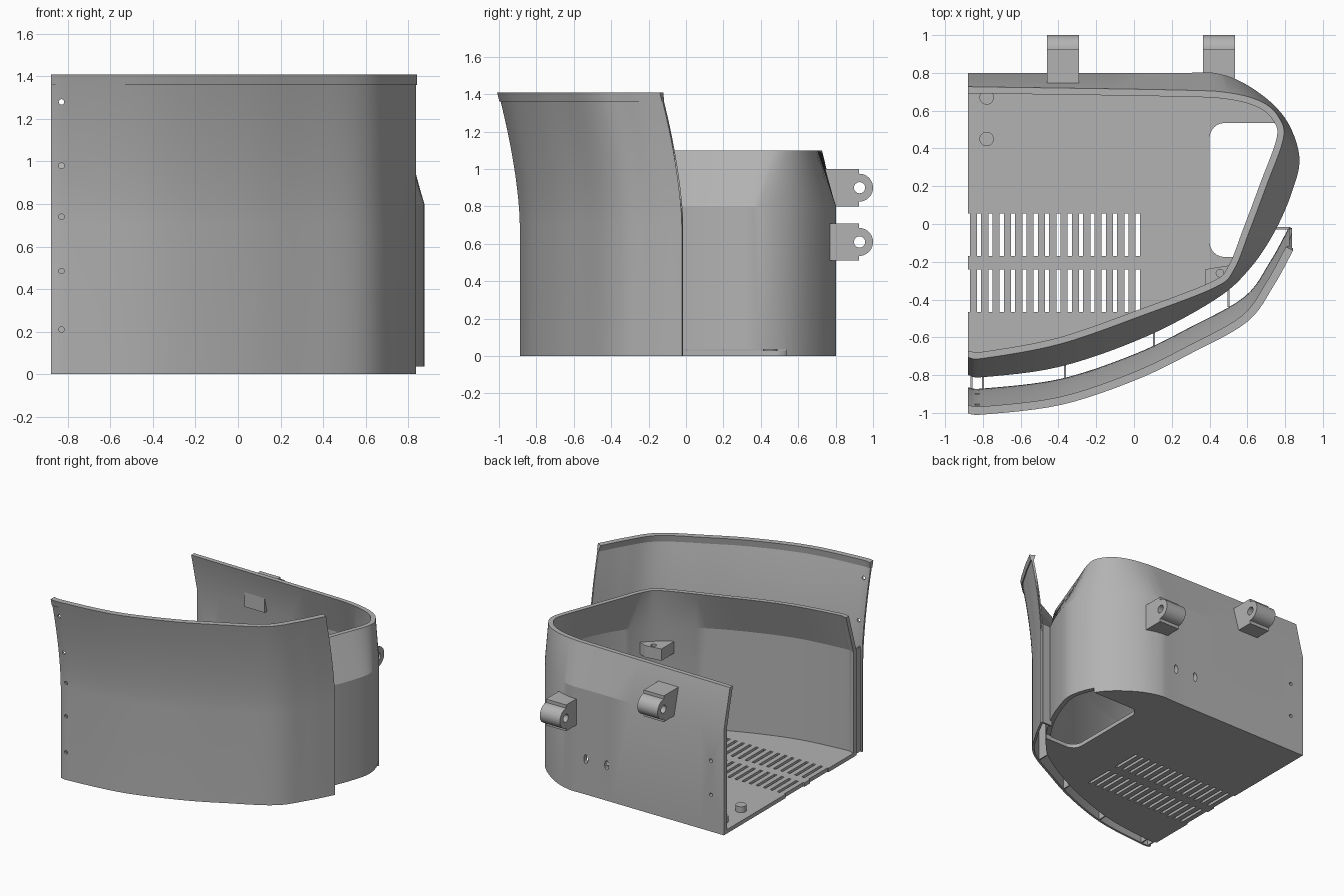
import bpy, bmesh, math
from mathutils import Vector

if "Cube" in bpy.data.objects:
    bpy.data.objects.remove(bpy.data.objects["Cube"])

grey = bpy.data.materials.new("plain_grey")
grey.use_nodes = True
grey.diffuse_color = (0.45, 0.45, 0.45, 1)
grey.node_tree.nodes["Principled BSDF"].inputs["Base Color"].default_value = (0.45, 0.45, 0.45, 1)


def finish(name, bm):
    bmesh.ops.recalc_face_normals(bm, faces=bm.faces)
    me = bpy.data.meshes.new(name)
    bm.to_mesh(me)
    bm.free()
    me.materials.append(grey)
    ob = bpy.data.objects.new(name, me)
    bpy.context.collection.objects.link(ob)
    return ob


def smooth_path(pts, steps=6):
    """Catmull-Rom curve through the control points."""
    p = [Vector(q) for q in pts]
    p = [2 * p[0] - p[1]] + p + [2 * p[-1] - p[-2]]
    out = []
    for a, b, c, d in zip(p, p[1:], p[2:], p[3:]):
        for i in range(steps):
            t = i / steps
            out.append(0.5 * (2 * b + (c - a) * t + (2 * a - 5 * b + 4 * c - d) * t * t
                              + (3 * b - a - 3 * c + d) * t ** 3))
    return out + [p[-2]]


def offset(path, d, flat_ends=()):
    """Shift a path to its left; flat ends keep their x."""
    out = []
    last = len(path) - 1
    for i, p in enumerate(path):
        t = (path[min(i + 1, last)] - path[max(i - 1, 0)]).normalized()
        n = Vector((-t.y, t.x))
        if i in flat_ends or i - last - 1 in flat_ends:
            n = Vector((0, math.copysign(1, n.y)))
        out.append(p + n * d)
    return out


def loft(name, rails):
    """Wall skinned around a closed ring of rails, capped at both ends."""
    bm = bmesh.new()
    grid = [[bm.verts.new(p) for p in rail] for rail in rails]
    for a, b in zip(grid, grid[1:] + grid[:1]):
        for i in range(len(a) - 1):
            bm.faces.new((a[i], a[i + 1], b[i + 1], b[i]))
    bm.faces.new([r[0] for r in grid])
    bm.faces.new([r[-1] for r in grid])
    return finish(name, bm)


def prism(name, pts, lo, hi, axis="z"):
    """Flat outline extruded along z, or a (y, z) outline along x."""
    bm = bmesh.new()
    place = (lambda u, v, w: (u, v, w)) if axis == "z" else (lambda u, v, w: (w, u, v))
    a = [bm.verts.new(place(p[0], p[1], lo)) for p in pts]
    b = [bm.verts.new(place(p[0], p[1], hi)) for p in pts]
    bm.faces.new(a)
    bm.faces.new(b)
    for i in range(len(a)):
        j = (i + 1) % len(a)
        bm.faces.new((a[i], a[j], b[j], b[i]))
    return finish(name, bm)


def box(name, x0, x1, y0, y1, z0, z1):
    return prism(name, [(x0, y0), (x1, y0), (x1, y1), (x0, y1)], z0, z1)


def rod(name, centre, length, axis, r, r2=None):
    """Cylinder along an axis; r2 stretches it upward into an oval."""
    bpy.ops.mesh.primitive_cylinder_add(vertices=24, radius=1, depth=length)
    ob = bpy.context.object
    ob.name = name
    m = ob.data
    for v in m.vertices:
        a, b, c = v.co.x * r, v.co.y * (r2 or r), v.co.z
        v.co = Vector({"x": (c, a, b), "y": (a, c, b), "z": (a, b, c)}[axis]) + Vector(centre)
    if axis == "y":
        m.flip_normals()
    m.materials.append(grey)
    return ob


def cut(target, cutters):
    bpy.context.view_layer.objects.active = target
    for c in cutters:
        mod = target.modifiers.new("cut", "BOOLEAN")
        mod.operation = "DIFFERENCE"
        mod.solver = "EXACT"
        mod.object = c
        bpy.ops.object.modifier_apply(modifier=mod.name)
        bpy.data.objects.remove(c)


def at(path, z, dy=0):
    return [(p.x, p.y + dy, z) for p in path]


# Bin shell: straight lower wall, tapering inward above the shoulder
low = smooth_path([(-.88, -.8), (-.79, -.81), (-.39, -.755), (.055, -.6), (.43, -.4),
                   (.61, -.24), (.745, -.04), (.84, .18), (.875, .36), (.8, .56),
                   (.64, .71), (.45, .795), (.2, .8), (-.88, .8)])
rim = smooth_path([(-.88, -.707), (-.79, -.71), (-.39, -.635), (.055, -.48), (.43, -.335),
                   (.53, -.24), (.61, -.04), (.7, .2), (.79, .45), (.77, .56),
                   (.68, .645), (.5, .695), (.2, .71), (-.88, .727)])
WALL, SHOULDER, TOP = 0.035, 0.8, 1.1
ends = (0, -1)
low_in, rim_in = offset(low, WALL, ends), offset(rim, WALL, ends)
shell = loft("bin_shell", [at(low, 0), at(low, SHOULDER), at(rim, TOP),
                           at(rim_in, TOP), at(low_in, SHOULDER), at(low_in, 0)])

# Floor with two rows of vent slots and a rounded opening
floor = prism("floor", offset(low, WALL * 0.6, ends), 0, 0.03)


def opening():
    r, x0, y0, y1 = 0.08, 0.4, -0.175, 0.535
    pts = [(1, y0), (1, y1)]
    for cy, start in ((y1 - r, 90), (y0 + r, 180)):
        for k in range(7):
            a = math.radians(start + 15 * k)
            pts.append((x0 + r + r * math.cos(a), cy + r * math.sin(a)))
    return prism("opening_cutter", pts, -0.1, 0.036)


vents = [box("vent_cutter", x - .011, x + .011, y, y + .225, -.1, .1)
         for x in (-.88 + .06 * i for i in range(16)) for y in (-.17, -.465)]
cut(floor, vents + [opening()])
# Back wall holes and oval slots
cut(shell, [opening()]
    + [rod("hole_cutter", (-.77, .8, z), .3, "y", .013) for z in (.28, .54)]
    + [rod("slot_cutter", (x, .8, .27), .3, "y", .017, .035) for x in (.11, .285)])

# Front shield: follows the shell and flares forward at the top
path = smooth_path([(-.88, -.865), (-.79, -.87), (-.39, -.82), (0, -.69), (.3, -.545),
                    (.585, -.385), (.72, -.2), (.822, -.015)])
front = offset(path, -.016, (0,))
flare = lambda z: -0.115 * (max(z - 0.7, 0) / 0.71) ** 1.6
levels = [0, 0.7] + [0.7 + 0.066 * i for i in range(1, 11)] + [1.4]
shield = loft("front_shield", [at(front, z, flare(z)) for z in levels]
              + [at(path, z, flare(z)) for z in reversed(levels)])
cut(shield, [rod("hole_cutter", (-.83, -.9, z), .4, "y", .013)
             for z in (.21, .485, .74, .98, 1.28)])

# Thick lip along the shield top
lip_out, lip_in = offset(path, -.023, (0,)), offset(path, .02, (0,))
lip = loft("shield_lip", [at(lip_out, 1.36, flare(1.36)), at(lip_out, 1.41, flare(1.41)),
                          at(lip_in, 1.41, flare(1.41)), at(path, 1.36, flare(1.36))])

# Upright ribs joining shield and shell
for x, y0, y1 in ((-.86, -.87, -.79), (-.8, -.87, -.79), (-.365, -.82, -.74),
                  (.105, -.645, -.56), (.5, -.44, -.33)):
    box("rib", x - .005, x + .005, y0, y1, 0, SHOULDER)
box("end_rib", .74, .825, -.03, -.015, 0, SHOULDER)

# Hinge lugs on the back
parts = [shell, floor, shield, lip]
for name, x, z, y0 in (("upper_lug", -.375, .9, .735), ("lower_lug", .45, .61, .77)):
    arc = [(.925 + .075 * math.cos(a), z + .075 * math.sin(a))
           for a in (math.radians(-90 + 10 * k) for k in range(19))]
    outline = [(y0, z - .1), (.925, z - .1)] + arc + [(.925, z + .1), (y0, z + .1)]
    lug = prism(name, outline, x - .085, x + .085, "x")
    cut(lug, [rod("pin_cutter", (x, .928, z), .4, "x", .03)])
    parts.append(lug)

# Corner bracket inside the shell
bracket = prism("corner_bracket", [(.375, -.41), (.375, -.24), (.5, -.22), (.57, -.25), (.47, -.36)],
                .6, .69)
cut(bracket, [rod("screw_cutter", (.455, -.26, .65), .3, "z", .02)])

# Floor pegs
parts += [bracket] + [rod("floor_peg", (-.78, y, .045), .06, "z", .038) for y in (.45, .67)]

for ob in parts:
    bpy.ops.object.select_all(action="DESELECT")
    ob.select_set(True)
    bpy.context.view_layer.objects.active = ob
    bpy.ops.object.shade_smooth_by_angle(angle=math.radians(16))
